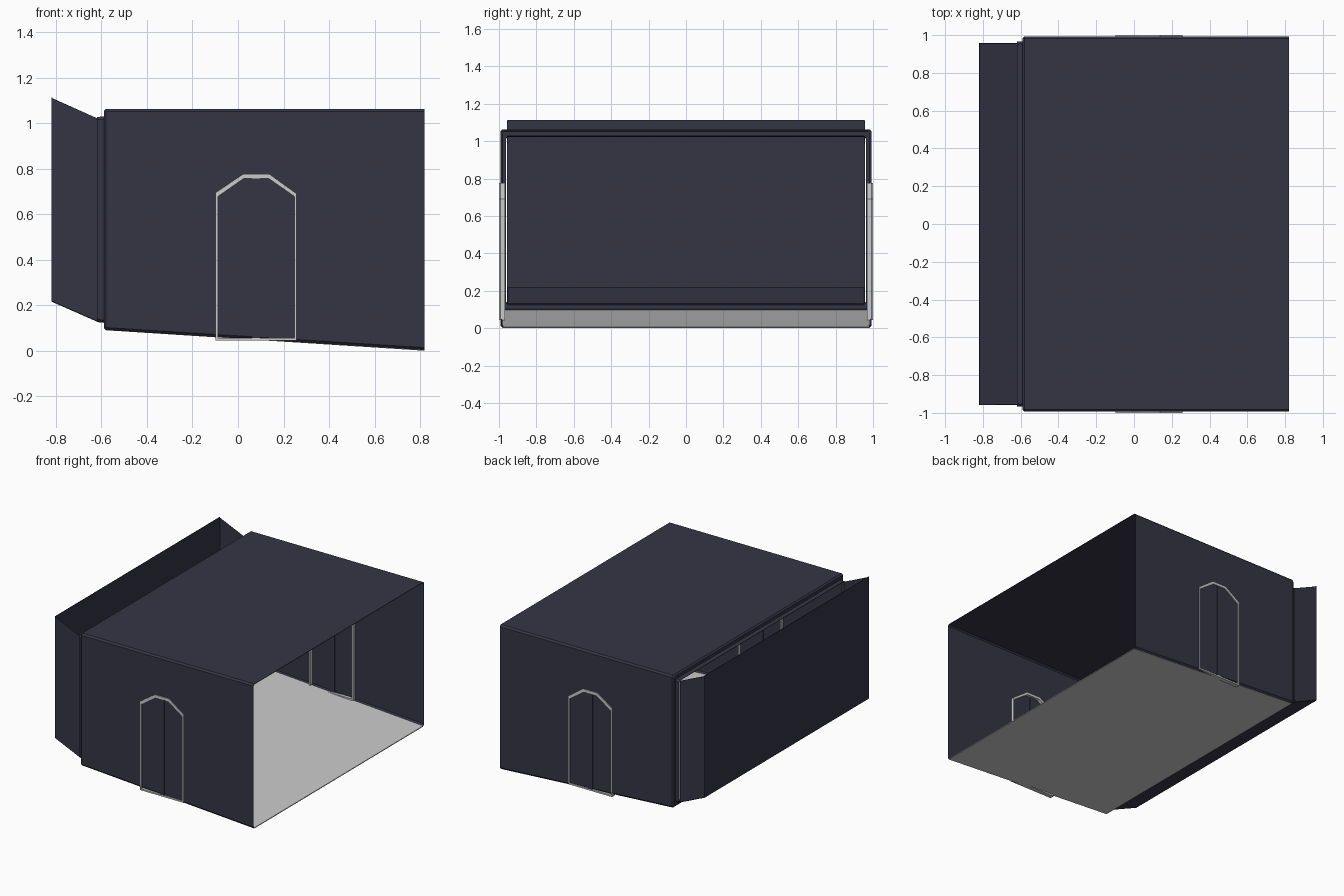
import bpy, bmesh

if "Cube" in bpy.data.objects:
    bpy.data.objects.remove(bpy.data.objects["Cube"])

dark = bpy.data.materials.new("dark_panel")
dark.diffuse_color = (0.035, 0.036, 0.06, 1)
dark.use_nodes = True
dark.node_tree.nodes["Principled BSDF"].inputs["Base Color"].default_value = dark.diffuse_color


def finish(name, bm, mat=None):
    bmesh.ops.recalc_face_normals(bm, faces=bm.faces[:])
    me = bpy.data.meshes.new(name)
    bm.to_mesh(me)
    bm.free()
    ob = bpy.data.objects.new(name, me)
    bpy.context.collection.objects.link(ob)
    if mat:
        me.materials.append(mat)
    return ob


def ring(bm, x, h, top, low, c):
    """Chamfered rectangular loop at one x position."""
    pts = [(-h + c, low), (h - c, low), (h, low + c), (h, top - c),
           (h - c, top), (-h + c, top), (-h, top - c), (-h, low + c)]
    return [bm.verts.new((x, y, z)) for y, z in pts]


def loft(name, sections, skip, cap=False):
    """Skin the loops; skip lists (segment, side) pairs left open."""
    bm = bmesh.new()
    loops = [ring(bm, *s) for s in sections]
    for s, (a, b) in enumerate(zip(loops, loops[1:])):
        for i in range(8):
            if (s, i) not in skip:
                j = (i + 1) % 8
                bm.faces.new((a[i], a[j], b[j], b[i]))
    if cap:
        bm.faces.new(loops[-1])
    ob = finish(name, bm, dark)
    mod = ob.modifiers.new("thin_wall", 'SOLIDIFY')
    mod.thickness = 0.004
    mod.offset = -1
    return ob


def prism(name, pts, y0, y1, mat=None, inner=None):
    """Extrude an xz outline along y, optionally as a hollow frame."""
    bm = bmesh.new()

    def loop(p, y):
        return [bm.verts.new((x, y, z)) for x, z in p]
    a, b = loop(pts, y0), loop(pts, y1)
    n = len(pts)
    pairs = [(a, b)]
    if inner:
        c, d = loop(inner, y0), loop(inner, y1)
        pairs = [(a, b), (b, d), (d, c), (c, a)]
    else:
        bm.faces.new(a)
        bm.faces.new(b)
    for p, q in pairs:
        for i in range(n):
            j = (i + 1) % n
            bm.faces.new((p[i], p[j], q[j], q[i]))
    return finish(name, bm, mat)


def mirror_y(ob):
    ob.modifiers.new("other_side", 'MIRROR').use_axis = (False, True, False)


# main room shell with its rounded rear rim and neck, open at the right end
loft("room_shell",
     [(0.82, 0.993, 1.063, 0.002, 0.012), (-0.58, 0.993, 1.063, 0.09, 0.012),
      (-0.59, 0.983, 1.053, 0.1, 0.012), (-0.59, 0.965, 1.03, 0.123, 0.012),
      (-0.62, 0.965, 1.027, 0.126, 0.012)],
     {(0, 0)})

# sloping light floor
prism("floor", [(0.82, 0.0), (0.82, 0.006), (-0.58, 0.096), (-0.58, 0.09)],
      -0.982, 0.982)

# raked open-topped bay with a closed end panel
loft("rear_bay",
     [(-0.62, 0.957, 1.025, 0.128, 0.003), (-0.82, 0.957, 1.113, 0.216, 0.003)],
     {(0, 3), (0, 4), (0, 5)}, cap=True)

# arched door frames on both long walls
outer = [(-0.098, 0.045), (0.258, 0.045), (0.258, 0.69), (0.137, 0.777),
         (0.023, 0.777), (-0.098, 0.695)]
inner = [(-0.088, 0.056), (0.248, 0.056), (0.248, 0.678), (0.133, 0.758),
         (0.027, 0.758), (-0.088, 0.678)]
mirror_y(prism("door_frame", outer, 0.967, 1.0, inner=inner))

# centre strip where the door leaves meet
mirror_y(prism("door_seam", [(0.062, 0.056), (0.097, 0.056), (0.097, 0.758), (0.062, 0.758)],
               0.983, 0.997, dark))
